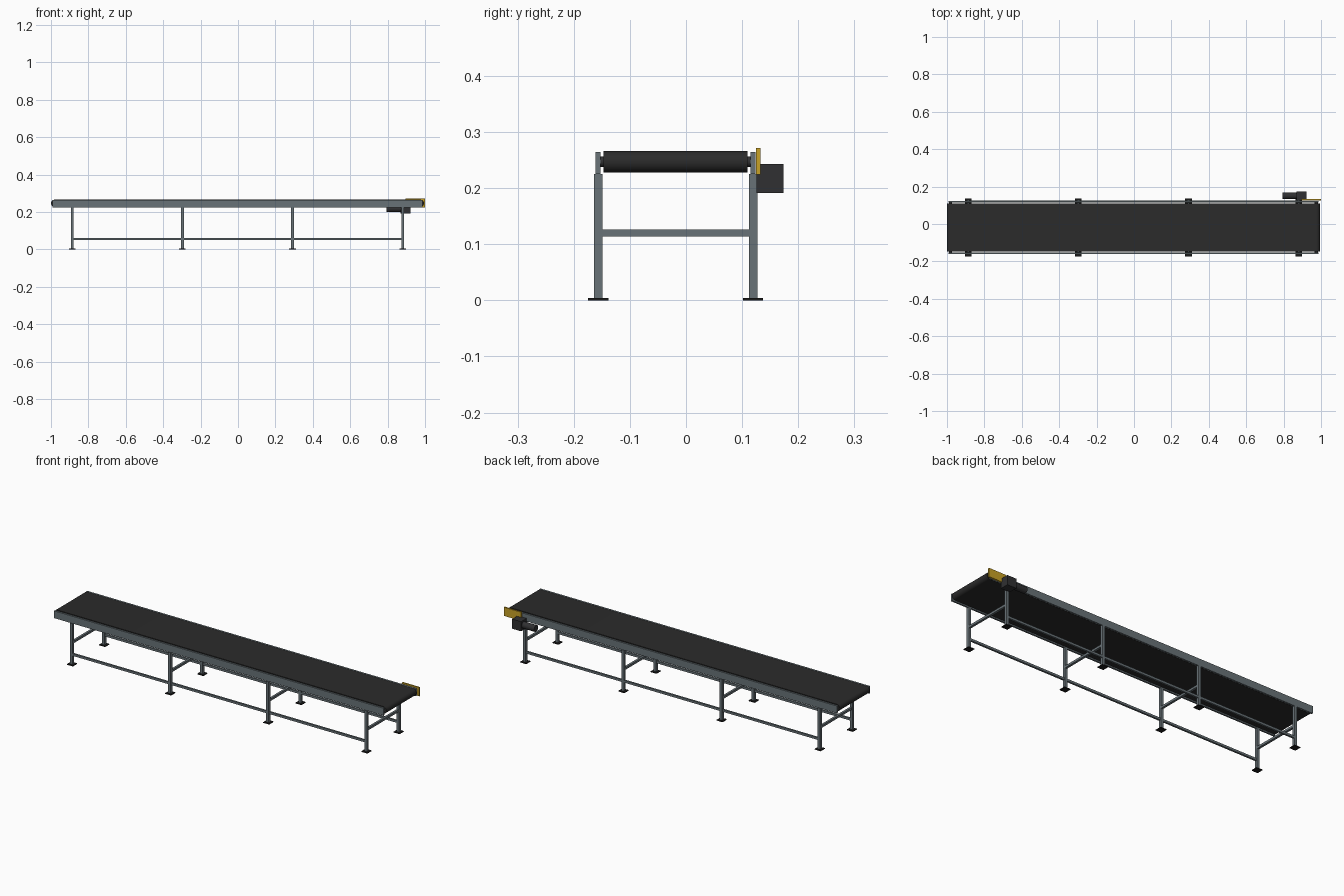
import bpy, bmesh, math
from mathutils import Matrix, Vector

cube = bpy.data.objects.get("Cube")
if cube:
    bpy.data.objects.remove(cube, do_unlink=True)


def material(name, rgb):
    m = bpy.data.materials.new(name)
    m.use_nodes = True
    m.diffuse_color = (*rgb, 1)
    m.node_tree.nodes["Principled BSDF"].inputs["Base Color"].default_value = (*rgb, 1)
    return m


STEEL = material("grey steel", (0.14, 0.17, 0.185))
RUBBER = material("belt rubber", (0.024, 0.024, 0.024))
DARK = material("motor charcoal", (0.03, 0.03, 0.032))
BLACK = material("foot black", (0.01, 0.01, 0.01))
YELLOW = material("guard yellow", (0.58, 0.36, 0.02))


def finish(name, bm, mat, smooth=False):
    bmesh.ops.recalc_face_normals(bm, faces=bm.faces)
    mesh = bpy.data.meshes.new(name)
    bm.to_mesh(mesh)
    bm.free()
    mesh.materials.append(mat)
    obj = bpy.data.objects.new(name, mesh)
    bpy.context.collection.objects.link(obj)
    if smooth:
        bpy.ops.object.select_all(action='DESELECT')
        obj.select_set(True)
        bpy.context.view_layer.objects.active = obj
        bpy.ops.object.shade_smooth_by_angle(angle=math.radians(35))
    return obj


def box(name, x, y, z, mat):
    """Box from (min, max) ranges on each axis."""
    bm = bmesh.new()
    bmesh.ops.create_cube(bm, size=1)
    bmesh.ops.scale(bm, vec=[r[1] - r[0] for r in (x, y, z)], verts=bm.verts)
    bmesh.ops.translate(bm, vec=[(r[0] + r[1]) / 2 for r in (x, y, z)], verts=bm.verts)
    return finish(name, bm, mat)


def rod(name, start, end, radius, mat):
    """Capped cylinder between two points."""
    a, b = Vector(start), Vector(end)
    turn = (b - a).to_track_quat('Z', 'Y').to_matrix().to_4x4()
    bm = bmesh.new()
    bmesh.ops.create_cone(bm, cap_ends=True, segments=24, radius1=radius, radius2=radius,
                          depth=(b - a).length,
                          matrix=Matrix.Translation((a + b) / 2) @ turn)
    return finish(name, bm, mat, True)


def around(c, half):
    return (c - half, c + half)


MID_X, MID_Y = -0.003, -0.0185      # centre of the frame
RAIL_Y = 0.138                      # rail and leg offset from the centre line
BELT_HALF_Y = 0.1285
DRUM_R, DRUM_Z, DRUM_X = 0.019, 0.247, 0.978

# Belt loop: rounded ends swept across the width
bm = bmesh.new()
profile = []
for end in (1, -1):
    for i in range(17):
        a = end * (math.pi * i / 16 - math.pi / 2) if end > 0 else math.pi / 2 + math.pi * i / 16
        profile.append(bm.verts.new((MID_X + end * DRUM_X + DRUM_R * math.cos(a),
                                     MID_Y - BELT_HALF_Y, DRUM_Z + DRUM_R * math.sin(a))))
side = bm.faces.new(profile)
swept = bmesh.ops.extrude_face_region(bm, geom=[side], use_keep_orig=True)
bmesh.ops.translate(bm, vec=(0, 2 * BELT_HALF_Y, 0),
                    verts=[v for v in swept["geom"] if isinstance(v, bmesh.types.BMVert)])
finish("conveyor_belt", bm, RUBBER, True)

# Drum shafts running into the side rails
for label, end in (("head", 1), ("tail", -1)):
    x = MID_X + end * DRUM_X
    rod(label + "_drum_shaft", (x, MID_Y - RAIL_Y, DRUM_Z), (x, MID_Y + RAIL_Y, DRUM_Z), 0.009, DARK)

# Side rails, long braces, legs and feet
leg_xs = [MID_X + s * 0.589 for s in (-1.5, -0.5, 0.5, 1.5)]
for label, s in (("front", -1), ("back", 1)):
    y = MID_Y + s * RAIL_Y
    box(label + "_side_rail", around(MID_X, 0.989), around(y, 0.0045), (0.225, 0.264), STEEL)
    box(label + "_long_brace", (leg_xs[0], leg_xs[-1]), around(y, 0.005), around(0.056, 0.006), STEEL)
    for i, x in enumerate(leg_xs, 1):
        box(f"{label}_leg_{i}", around(x, 0.0075), around(y, 0.0075), (0.003, 0.225), STEEL)
        box(f"{label}_foot_{i}", around(x, 0.018), around(y, 0.018), (0, 0.004), BLACK)

# Cross beams between each leg pair
for i, x in enumerate(leg_xs, 1):
    box(f"cross_beam_{i}", around(x, 0.006), around(MID_Y, RAIL_Y), around(0.12, 0.006), STEEL)

# Drive unit on the back rail
box("drive_guard", (0.896, 1.0), (0.125, 0.133), (0.224, 0.271), YELLOW)
box("gearbox", (0.868, 0.922), (0.126, 0.174), (0.191, 0.243), DARK)
rod("motor", (0.794, 0.151, 0.217), (0.87, 0.151, 0.217), 0.0175, DARK)
